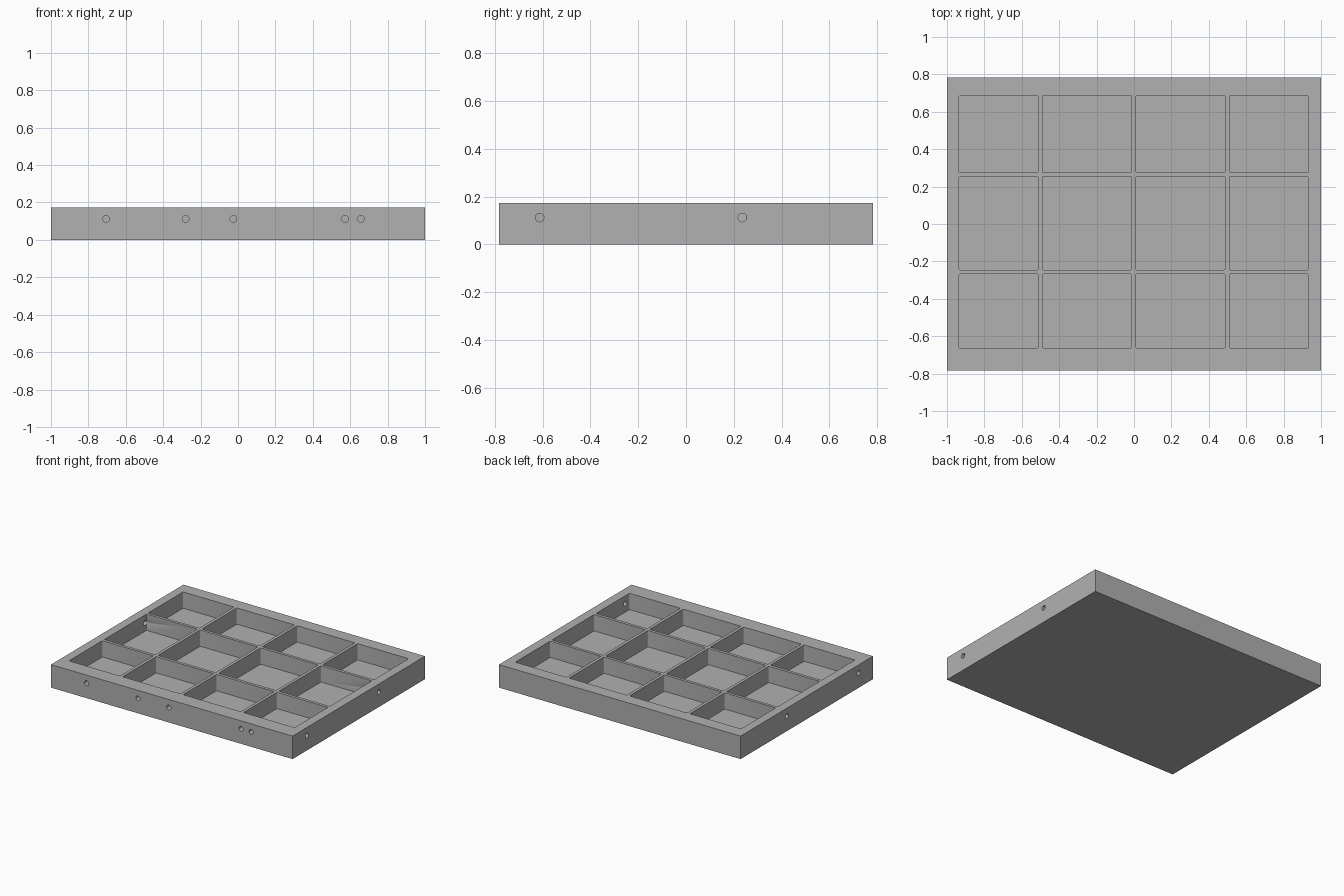
import bpy
import bmesh
from math import pi
from mathutils import Matrix, Vector

old = bpy.data.objects.get("Cube")
if old:
    bpy.data.objects.remove(old)

HALF_X, HALF_Y, HEIGHT = 1.0, 0.783, 0.172
FLOOR = 0.05
HOLE_Z, HOLE_R, HOLE_DEPTH = 0.112, 0.018, 0.09
COLUMNS = [(-0.935, -0.513), (-0.49, -0.013), (0.01, 0.487), (0.51, 0.932)]
ROWS = [(-0.663, -0.268), (-0.245, 0.253), (0.275, 0.686)]
FRONT_HOLES = [-0.705, -0.28, -0.025, 0.572, 0.657]
SIDE_HOLES = [-0.613, 0.236]

grey = bpy.data.materials.new("light grey")
grey.use_nodes = True
colour = (0.44, 0.44, 0.44, 1)
grey.diffuse_color = colour
grey.node_tree.nodes["Principled BSDF"].inputs["Base Color"].default_value = colour


def add_box(bm, low, high, corner=0):
    """Box between two corners, with optionally rounded upright edges."""
    low, high = Vector(low), Vector(high)
    matrix = Matrix.Translation((low + high) / 2) @ Matrix.Diagonal((*(high - low), 1))
    verts = bmesh.ops.create_cube(bm, size=1, matrix=matrix)["verts"]
    if corner:
        edges = {e for v in verts for e in v.link_edges}
        upright = [e for e in edges if abs(e.verts[0].co.z - e.verts[1].co.z) > 0.01]
        bmesh.ops.bevel(bm, geom=upright, offset=corner, segments=3,
                        profile=0.5, affect='EDGES')


def add_drill(bm, centre, axis):
    """Round drill centred on an outer face, reaching HOLE_DEPTH inward."""
    turn = Matrix.Rotation(pi / 2, 4, 'Y' if axis == 'X' else 'X')
    bmesh.ops.create_cone(bm, cap_ends=True, segments=24, radius1=HOLE_R,
                          radius2=HOLE_R, depth=2 * HOLE_DEPTH,
                          matrix=Matrix.Translation(centre) @ turn)


def make_object(name, bm):
    mesh = bpy.data.meshes.new(name)
    bm.to_mesh(mesh)
    bm.free()
    mesh.materials.append(grey)
    obj = bpy.data.objects.new(name, mesh)
    bpy.context.collection.objects.link(obj)
    return obj


def cut(target, cutter):
    cutter.hide_render = True
    mod = target.modifiers.new(cutter.name, 'BOOLEAN')
    mod.operation = 'DIFFERENCE'
    mod.solver = 'EXACT'
    mod.object = cutter
    bpy.ops.object.select_all(action='DESELECT')
    target.select_set(True)
    bpy.context.view_layer.objects.active = target
    bpy.ops.object.modifier_apply(modifier=mod.name)
    bpy.data.objects.remove(cutter)


# Solid tray block
bm = bmesh.new()
add_box(bm, (-HALF_X, -HALF_Y, 0), (HALF_X, HALF_Y, HEIGHT))
tray = make_object("compartment_tray", bm)

# Twelve compartments
bm = bmesh.new()
for x0, x1 in COLUMNS:
    for y0, y1 in ROWS:
        add_box(bm, (x0, y0, FLOOR), (x1, y1, HEIGHT + 0.1), 0.006)
cut(tray, make_object("compartment_cutter", bm))

# Blind holes along the front, and holes into the compartments at both ends
bm = bmesh.new()
for x in FRONT_HOLES:
    add_drill(bm, (x, -HALF_Y, HOLE_Z), 'Y')
for y in SIDE_HOLES:
    for side in (-1, 1):
        add_drill(bm, (side * HALF_X, y, HOLE_Z), 'X')
cut(tray, make_object("hole_cutter", bm))

bpy.ops.object.shade_smooth_by_angle(angle=pi / 5)
